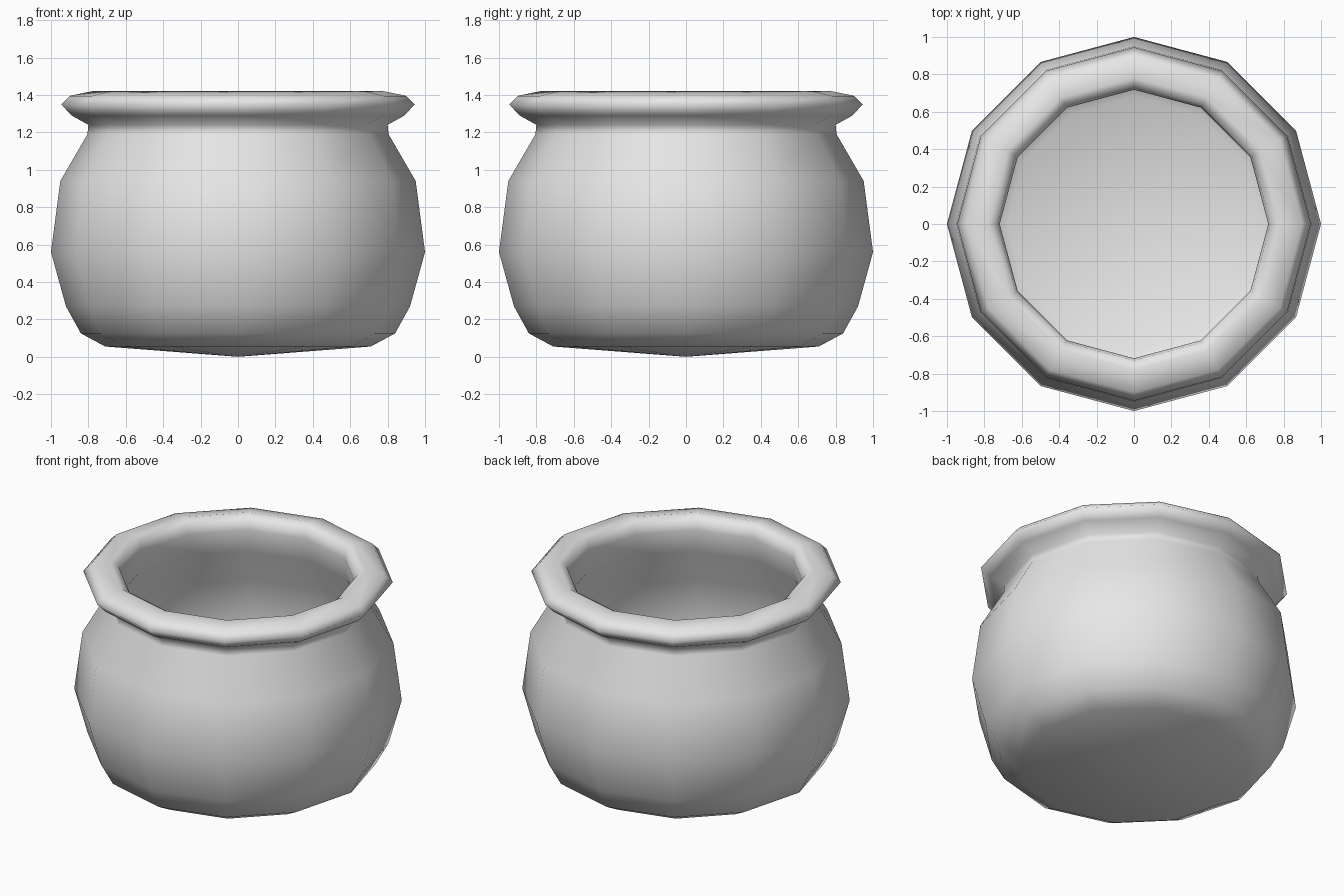
import bpy
import bmesh
import math
from mathutils import Vector

SIDES = 12

cube = bpy.data.objects.get("Cube")
if cube:
    bpy.data.objects.remove(cube, do_unlink=True)

# Plain grey clay
clay = bpy.data.materials.new("grey_clay")
clay.use_nodes = True
clay.diffuse_color = (0.8, 0.8, 0.8, 1)
clay.node_tree.nodes["Principled BSDF"].inputs["Base Color"].default_value = clay.diffuse_color


def lathe(name, profile, sides):
    """Spin a (radius, height) profile around z into a smooth object."""
    bm = bmesh.new()
    verts = [bm.verts.new((r, 0, z)) for r, z in profile]
    edges = [bm.edges.new(pair) for pair in zip(verts, verts[1:])]
    bmesh.ops.spin(bm, geom=verts + edges, cent=Vector(), axis=Vector((0, 0, 1)),
                   angle=math.tau, steps=sides)
    bmesh.ops.remove_doubles(bm, verts=bm.verts, dist=0.0005)
    bmesh.ops.recalc_face_normals(bm, faces=bm.faces)
    for face in bm.faces:
        face.smooth = True
    mesh = bpy.data.meshes.new(name)
    bm.to_mesh(mesh)
    bm.free()
    mesh.materials.append(clay)
    obj = bpy.data.objects.new(name, mesh)
    bpy.context.collection.objects.link(obj)
    return obj


# Outer belly from the shallow pointed base up to the neck
belly = [(0, 0), (0.71, 0.055), (0.84, 0.125), (0.92, 0.27), (1.0, 0.56),
         (0.95, 0.94), (0.805, 1.19), (0.80, 1.24)]
# Flared rolled rim, ending at the mouth
rim = [(0.89, 1.29), (0.945, 1.35), (0.90, 1.395), (0.78, 1.42),
       (0.73, 1.39), (0.718, 1.33)]
# Hollow inside, following the belly back down
inside = [(0.735, 1.18), (0.88, 0.92), (0.93, 0.56), (0.86, 0.30),
          (0.79, 0.18), (0.68, 0.125), (0, 0.07)]

pot = lathe("pot", belly + rim + inside, SIDES)
